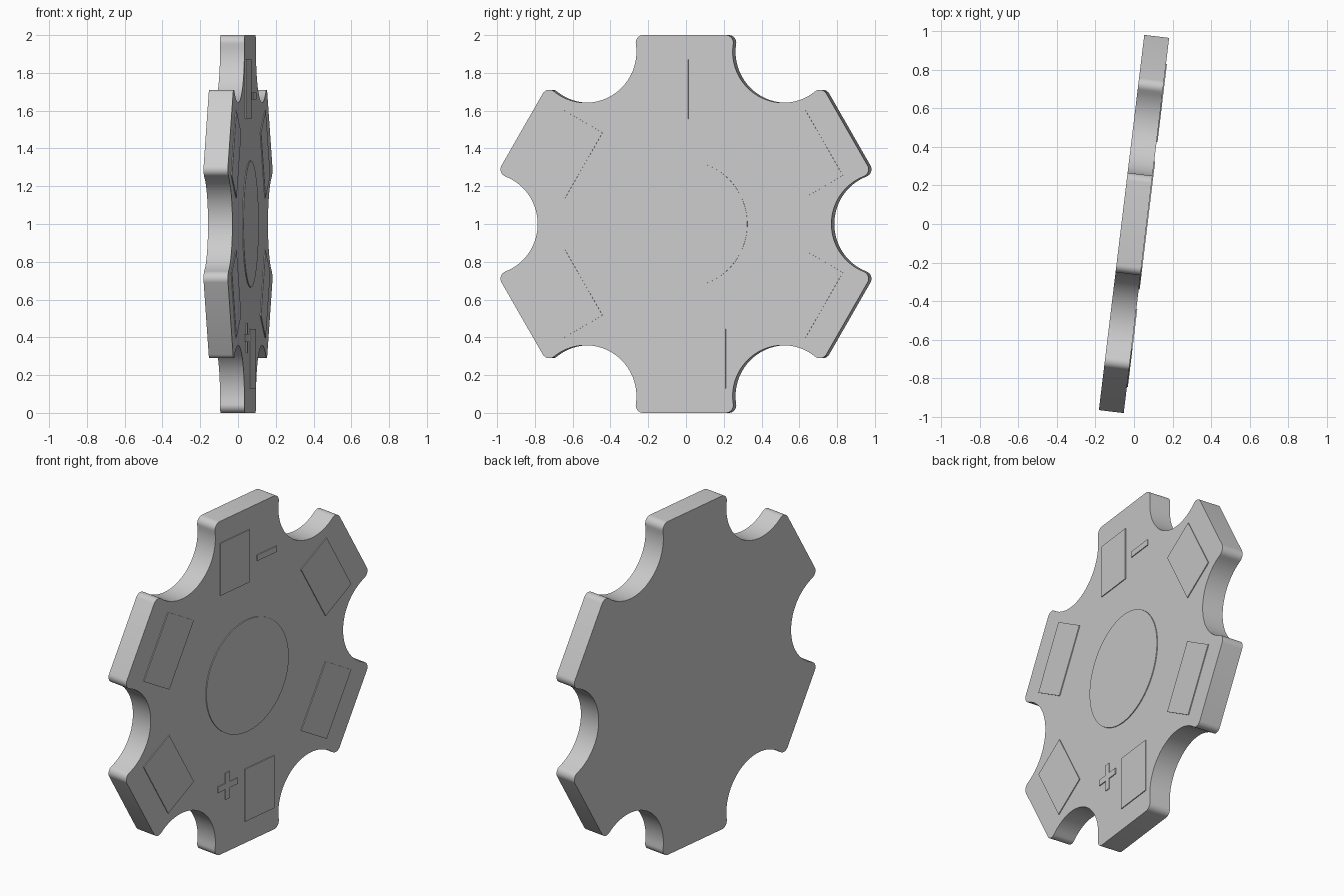
import bpy
import bmesh
from math import sin, cos, pi, radians, atan2, sqrt
from mathutils import Matrix, Vector

cube = bpy.data.objects.get("Cube")
if cube:
    bpy.data.objects.remove(cube, do_unlink=True)

grey = bpy.data.materials.new("plain grey")
grey.use_nodes = True
colour = (0.6, 0.6, 0.6, 1)
grey.diffuse_color = colour
grey.node_tree.nodes["Principled BSDF"].inputs["Base Color"].default_value = colour

HALF = 0.065        # half the plate thickness
RAISE = 0.005       # height of the raised marks
PLACE = Matrix.Translation((0, 0, 1)) @ Matrix.Rotation(radians(-6.9), 4, "Z")


def arc(centre, radius, start, end, steps):
    return [Vector((centre[0] + radius * cos(start + (end - start) * i / steps),
                    centre[1] + radius * sin(start + (end - start) * i / steps)))
            for i in range(steps + 1)]


def turned(points, angle):
    turn = Matrix.Rotation(angle, 2)
    return [turn @ Vector(p) for p in points]


def box(u0, u1, v0, v1):
    return [(u0, v0), (u1, v0), (u1, v1), (u0, v1)]


def prism(name, outline, x0, x1):
    """Extrude an outline in the y-z plane from x0 to x1."""
    bm = bmesh.new()
    face = bm.faces.new([bm.verts.new((x0, p[0], p[1])) for p in outline])
    grown = bmesh.ops.extrude_face_region(bm, geom=[face])["geom"]
    verts = [g for g in grown if isinstance(g, bmesh.types.BMVert)]
    bmesh.ops.translate(bm, verts=verts, vec=(x1 - x0, 0, 0))
    bmesh.ops.recalc_face_normals(bm, faces=bm.faces)
    bm.transform(PLACE)
    mesh = bpy.data.meshes.new(name)
    bm.to_mesh(mesh)
    bm.free()
    mesh.materials.append(grey)
    obj = bpy.data.objects.new(name, mesh)
    bpy.context.collection.objects.link(obj)
    bpy.ops.object.select_all(action="DESELECT")
    obj.select_set(True)
    bpy.context.view_layer.objects.active = obj
    bpy.ops.object.shade_smooth_by_angle(angle=radians(30))
    return obj


def mark(name, outline):
    return prism(name, outline, HALF - 0.01, HALF + RAISE)


# Plate: six tabs with rounded corners, separated by round notches
notch_r, fillet = 0.27, 0.04
notch = Vector((cos(pi / 3), sin(pi / 3))) * 1.053
rise = 1 - fillet
corner_u = notch.x - sqrt((notch_r + fillet) ** 2 - (rise - notch.y) ** 2)
side = atan2(notch.y - rise, notch.x - corner_u)      # corner towards notch centre
entry = side + pi
leave = 2 * (pi / 3 + pi) - entry                     # mirrored about the notch axis
corner = arc((corner_u, rise), fillet, pi / 2, side, 8)
far_corner = [Vector((-p.x, p.y)) for p in reversed(corner)]
segment = far_corner + corner + arc(notch, notch_r, entry, leave, 32)[1:-1]
outline = [p for k in range(6) for p in turned(segment, -k * pi / 3)]
prism("plate", outline, -HALF, HALF)

# Raised centre disc
mark("centre_disc", arc((0, 0), 0.335, 0, 2 * pi, 96)[:-1])

# Raised pads on the four side tabs
for k, name in ((1, "upper_rear"), (2, "lower_rear"), (4, "lower_front"), (5, "upper_front")):
    mark(name + "_pad", turned(box(-0.2, 0.2, 0.62, 0.86), -k * pi / 3))

# Upright pads on the top and bottom tabs
upright = box(-0.22, 0.02, 0.555, 0.87)
mark("top_pad", upright)
mark("bottom_pad", turned(upright, pi))

# Minus bar above, plus cross below
mark("minus_mark", box(0.08, 0.24, 0.66, 0.695))
a, b = 0.018, 0.08
quarter = [(a, a), (a, b), (-a, b)]
cross = [p + Vector((-0.16, -0.603)) for k in range(4) for p in turned(quarter, k * pi / 2)]
mark("plus_mark", cross)
